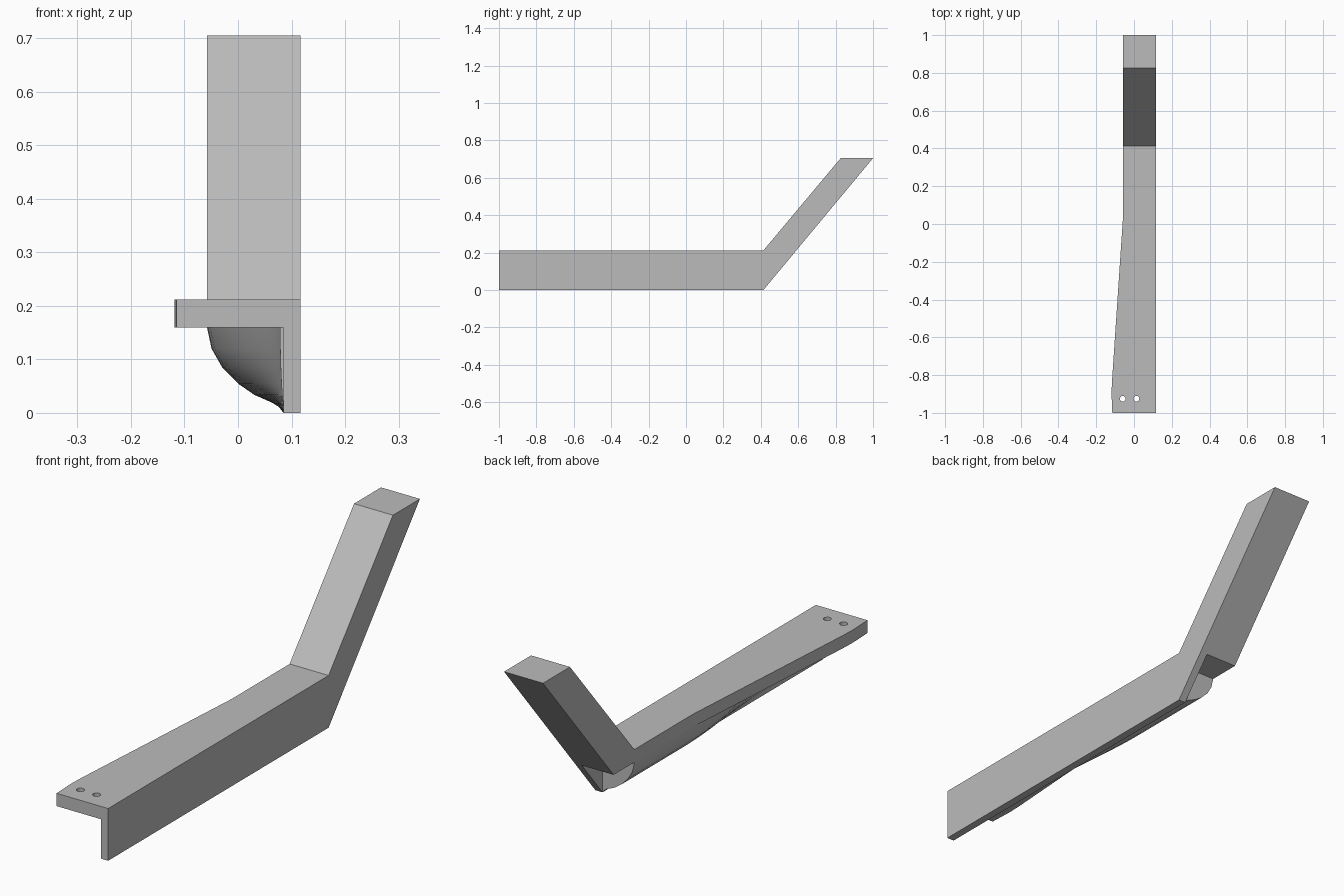
import bpy, bmesh, math

cube = bpy.data.objects.get("Cube")
if cube:
    bpy.data.objects.remove(cube, do_unlink=True)

grey = bpy.data.materials.new("plain grey")
grey.use_nodes = True
colour = (0.5, 0.5, 0.5, 1)
grey.diffuse_color = colour
grey.node_tree.nodes["Principled BSDF"].inputs["Base Color"].default_value = colour

# Key dimensions
RIGHT, LEFT, INNER = -0.058, 0.117, 0.085
SHELF, DECK, TOP = 0.16, 0.212, 0.705
BEND = 0.414
LEAN = (1 - BEND) / TOP


def finish(name, bm):
    bmesh.ops.recalc_face_normals(bm, faces=bm.faces)
    mesh = bpy.data.meshes.new(name)
    bm.to_mesh(mesh)
    bm.free()
    mesh.materials.append(grey)
    obj = bpy.data.objects.new(name, mesh)
    bpy.context.collection.objects.link(obj)
    return obj


def prism(name, outline, offset):
    """Extrude a flat outline of 3D points along an offset."""
    bm = bmesh.new()
    face = bm.faces.new([bm.verts.new(p) for p in outline])
    moved = bmesh.ops.extrude_face_region(bm, geom=[face])["geom"]
    verts = [v for v in moved if isinstance(v, bmesh.types.BMVert)]
    bmesh.ops.translate(bm, verts=verts, vec=offset)
    return finish(name, bm)


def combine(target, other, operation):
    mod = target.modifiers.new(operation, 'BOOLEAN')
    mod.operation, mod.object, mod.solver = operation, other, 'EXACT'
    bpy.context.view_layer.objects.active = target
    bpy.ops.object.modifier_apply(modifier=mod.name)
    bpy.data.objects.remove(other, do_unlink=True)


# Side wall with the leaning upright in one profile
side = [(-1, 0), (BEND, 0), (1, TOP), (0.827, TOP), (BEND, DECK), (-1, DECK)]
body = prism("angled_bracket", [(INNER, y, z) for y, z in side], (LEFT - INNER, 0, 0))

# Shelf that widens to the front
plan = [(INNER, -1), (INNER, BEND), (RIGHT, BEND), (RIGHT, 0.04), (-0.064, -0.04),
        (-0.117, -0.84), (-0.119, -0.9), (-0.115, -1)]
shelf = prism("shelf", [(x, y, SHELF) for x, y in plan], (0, 0, DECK - SHELF))

# Rest of the leaning upright, cut level under the shelf
lean = [(BEND, SHELF), (BEND + SHELF * LEAN, SHELF), (1, TOP), (0.827, TOP), (BEND, DECK)]
upright = prism("upright", [(RIGHT, y, z) for y, z in lean], (INNER - RIGHT, 0, 0))

combine(shelf, upright, 'UNION')
combine(body, shelf, 'UNION')

# Two screw holes
for x in (-0.06, 0.013):
    bpy.ops.mesh.primitive_cylinder_add(vertices=24, radius=0.015, depth=0.2,
                                        location=(x, -0.925, DECK))
    combine(body, bpy.context.object, 'DIFFERENCE')

# Remove seams between coplanar faces
bm = bmesh.new()
bm.from_mesh(body.data)
bmesh.ops.remove_doubles(bm, verts=bm.verts, dist=0.0001)
bmesh.ops.dissolve_limit(bm, angle_limit=0.01, verts=bm.verts, edges=bm.edges)
bm.to_mesh(body.data)
bm.free()

# Rounded gusset under the shelf, thinning toward the front
section = [(0, 1), (0.06, 0.75), (0.2, 0.53), (0.41, 0.34), (0.62, 0.21),
           (0.85, 0.12), (0.94, 0.07), (1, 0)]
bm = bmesh.new()
rings = []
STEPS = 16
for i in range(STEPS + 2):
    t = min(i / STEPS, 1)
    y = BEND if i > STEPS else -0.85 + 0.87 * t
    width = (INNER - RIGHT) * (0.045 + 0.955 * t * t * (3 - 2 * t))
    ring = [(INNER - width * (1 - u), y, SHELF * v) for u, v in section]
    ring.append((INNER, y, SHELF))
    rings.append([bm.verts.new(p) for p in ring])
for a, b in zip(rings, rings[1:]):
    for j in range(len(a)):
        k = (j + 1) % len(a)
        bm.faces.new((a[j], a[k], b[k], b[j]))
bm.faces.new(rings[0])
bm.faces.new(rings[-1])
gusset = finish("rounded_gusset", bm)

for obj in (body, gusset):
    bpy.ops.object.select_all(action='DESELECT')
    obj.select_set(True)
    bpy.context.view_layer.objects.active = obj
    bpy.ops.object.shade_smooth_by_angle(angle=math.radians(30))
